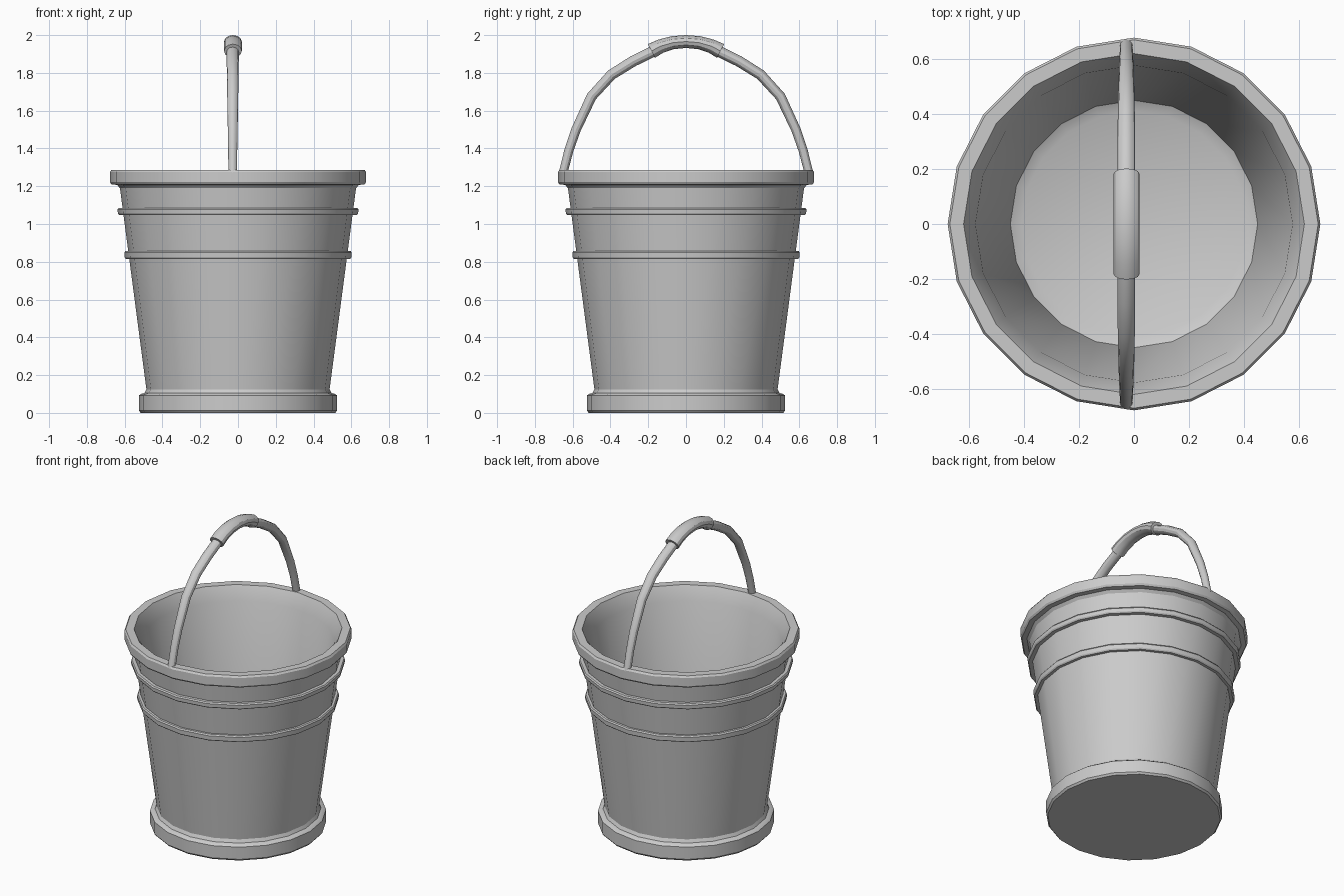
import bpy, bmesh, math

if "Cube" in bpy.data.objects:
    bpy.data.objects.remove(bpy.data.objects["Cube"])

SIDES = 20


def finish(bm, name):
    bmesh.ops.recalc_face_normals(bm, faces=bm.faces[:])
    mesh = bpy.data.meshes.new(name)
    bm.to_mesh(mesh)
    bm.free()
    ob = bpy.data.objects.new(name, mesh)
    bpy.context.collection.objects.link(ob)
    bpy.ops.object.select_all(action='DESELECT')
    ob.select_set(True)
    bpy.context.view_layer.objects.active = ob
    bpy.ops.object.shade_smooth_by_angle(angle=math.radians(30))
    return ob


def skin(name, rings, caps=False, closed=False):
    bm = bmesh.new()
    loops = [[bm.verts.new(p) for p in ring] for ring in rings]
    pairs = list(zip(loops, loops[1:]))
    if closed:
        pairs.append((loops[-1], loops[0]))
    for a, b in pairs:
        n = len(a)
        for i in range(n):
            j = (i + 1) % n
            bm.faces.new((a[i], a[j], b[j], b[i]))
    if caps:
        bm.faces.new(loops[0])
        bm.faces.new(loops[-1])
    return finish(bm, name)


def lathe(name, profile, caps=False, closed=False):
    angles = [2 * math.pi * i / SIDES for i in range(SIDES)]
    return skin(name, [[(r * math.cos(a), r * math.sin(a), z) for a in angles]
                       for r, z in profile], caps, closed)


def sweep(name, path, x0, sides=12):
    # path points: y, z, half width along x, half thickness in the bend plane
    rings = []
    for k, (y, z, w, t) in enumerate(path):
        p, q = path[max(k - 1, 0)], path[min(k + 1, len(path) - 1)]
        dy, dz = q[0] - p[0], q[1] - p[1]
        length = math.hypot(dy, dz)
        ny, nz = -dz / length, dy / length
        ring = []
        for i in range(sides):
            a = 2 * math.pi * i / sides
            s = t * math.sin(a)
            ring.append((x0 + w * math.cos(a), y + ny * s, z + nz * s))
        rings.append(ring)
    return skin(name, rings, caps=True)


def mirrored(half):
    return half + [(-y, z, w, t) for y, z, w, t in reversed(half[:-1])]


# Bucket: foot, tapering wall, rim, inner wall and floor
lathe("bucket_body", [
    (0.515, 0.0), (0.525, 0.012), (0.525, 0.092), (0.515, 0.10),
    (0.495, 0.105), (0.485, 0.125), (0.625, 1.19), (0.64, 1.207),
    (0.67, 1.21), (0.678, 1.222), (0.678, 1.275), (0.67, 1.287),
    (0.62, 1.287), (0.577, 1.2), (0.45, 0.12), (0.41, 0.10),
], caps=True)

# Two raised bands around the wall
for name, r, z0, z1 in (("upper_band", 0.636, 1.048, 1.085),
                        ("lower_band", 0.60, 0.815, 0.857)):
    lathe(name, [(r - 0.04, z0), (r - 0.006, z0), (r, z0 + 0.008),
                 (r + 0.002, z1 - 0.008), (r - 0.004, z1), (r - 0.034, z1)],
          closed=True)

# Carrying handle, thinner toward its ends
sweep("handle", mirrored([
    (-0.652, 1.265, 0.023, 0.023), (-0.62, 1.39, 0.024, 0.024),
    (-0.582, 1.50, 0.026, 0.025), (-0.50, 1.675, 0.029, 0.027),
    (-0.395, 1.79, 0.031, 0.028), (-0.28, 1.862, 0.032, 0.029),
    (-0.18, 1.911, 0.032, 0.029), (-0.09, 1.951, 0.03, 0.026),
    (0.0, 1.964, 0.03, 0.026)]), -0.028)

# Wider grip at the top of the handle
sweep("grip", mirrored([
    (-0.183, 1.916, 0.047, 0.041), (-0.135, 1.941, 0.047, 0.037),
    (-0.07, 1.96, 0.047, 0.035), (0.0, 1.966, 0.047, 0.034)]), -0.027)
